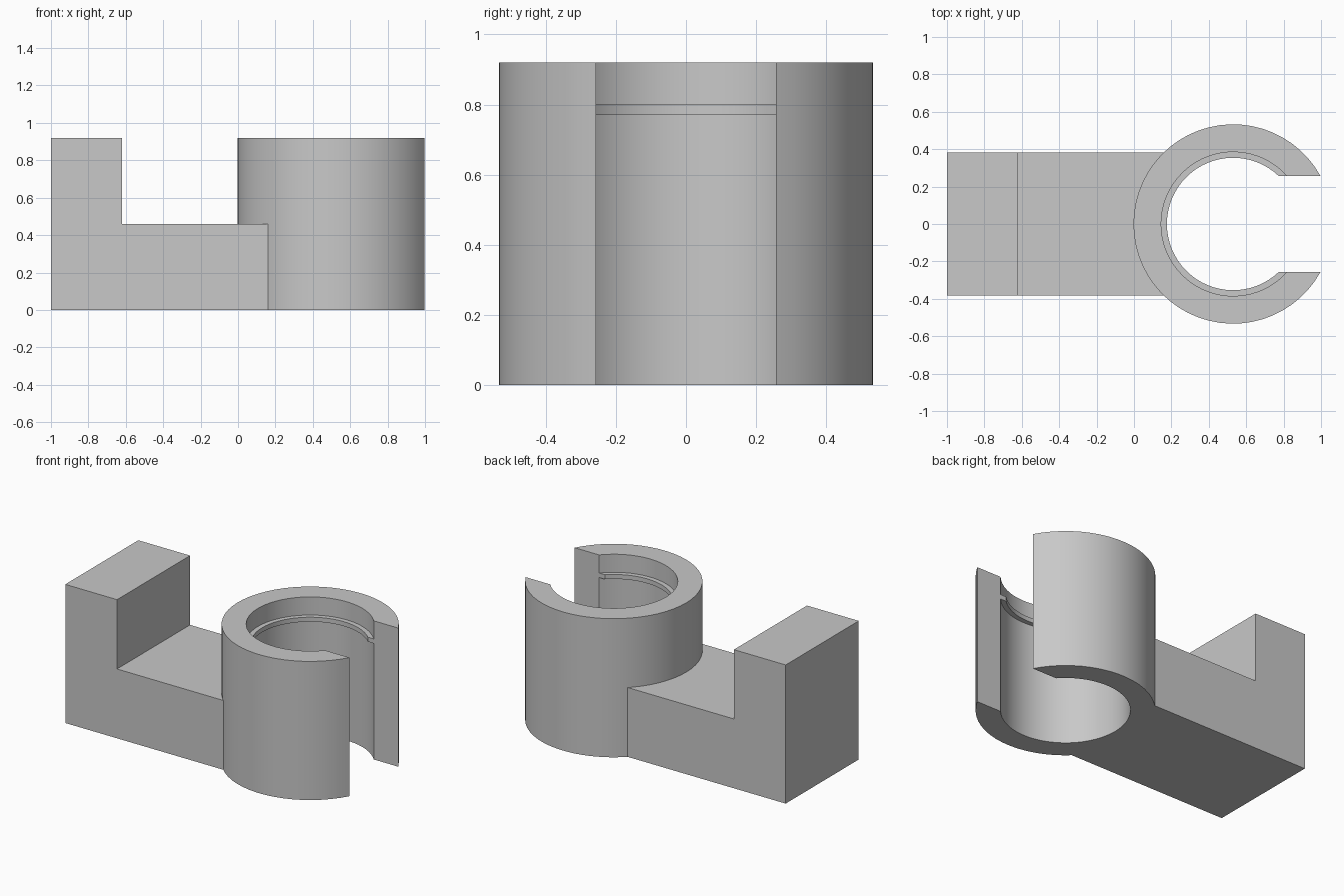
import bpy
import bmesh
import math

cube = bpy.data.objects.get("Cube")
if cube:
    bpy.data.objects.remove(cube)

HEIGHT = 0.92
CENTRE_X = 0.53      # axis of the ring
OUTER, BORE, RIB = 0.533, 0.385, 0.354
SLOT = 0.256         # half width of the ring opening
ARM = 0.383          # half width of the arm

grey = bpy.data.materials.new("plain_grey")
grey.use_nodes = True
colour = (0.58, 0.58, 0.58, 1)
grey.diffuse_color = colour
grey.node_tree.nodes["Principled BSDF"].inputs["Base Color"].default_value = colour


def loft(name, sections):
    """Skin matching closed sections and cap both ends."""
    bm = bmesh.new()
    rows = [[bm.verts.new(p) for p in section] for section in sections]
    count = len(rows[0])
    for a, b in zip(rows, rows[1:]):
        for i in range(count):
            j = (i + 1) % count
            bm.faces.new((a[i], a[j], b[j], b[i]))
    bm.faces.new(rows[0])
    bm.faces.new(rows[-1])
    bmesh.ops.recalc_face_normals(bm, faces=bm.faces)
    # Merge coplanar strips into clean flat faces
    bmesh.ops.dissolve_limit(bm, angle_limit=math.radians(0.5),
                             verts=bm.verts, edges=bm.edges)
    mesh = bpy.data.meshes.new(name)
    bm.to_mesh(mesh)
    bm.free()
    mesh.materials.append(grey)
    obj = bpy.data.objects.new(name, mesh)
    bpy.context.collection.objects.link(obj)
    bpy.ops.object.select_all(action="DESELECT")
    obj.select_set(True)
    bpy.context.view_layer.objects.active = obj
    bpy.ops.object.shade_smooth_by_angle(angle=math.radians(30))
    return obj


# Open ring: wall profile with an inner rib, ends cut parallel to the slot
wall = [(OUTER, 0), (OUTER, HEIGHT), (BORE, HEIGHT), (BORE, 0.8),
        (RIB, 0.8), (RIB, 0.77), (BORE, 0.77), (BORE, 0)]


def ring_section(t):
    points = []
    for r, z in wall:
        start = math.asin(SLOT / r)
        angle = start + t * 2 * (math.pi - start)
        points.append((CENTRE_X + r * math.cos(angle), r * math.sin(angle), z))
    return points


STEPS = 48
loft("open_ring", [ring_section(i / STEPS) for i in range(STEPS + 1)])


# Stepped arm: L-shaped slices whose inner end follows the ring wall
def arm_section(y):
    end = CENTRE_X - math.sqrt((OUTER - 0.003) ** 2 - y * y)
    outline = [(-1, 0), (end, 0), (end, 0.46), (-0.62, 0.46),
               (-0.62, HEIGHT), (-1, HEIGHT)]
    return [(x, y, z) for x, z in outline]


SLICES = 16
loft("stepped_arm", [arm_section(ARM * (2 * i / SLICES - 1))
                     for i in range(SLICES + 1)])
